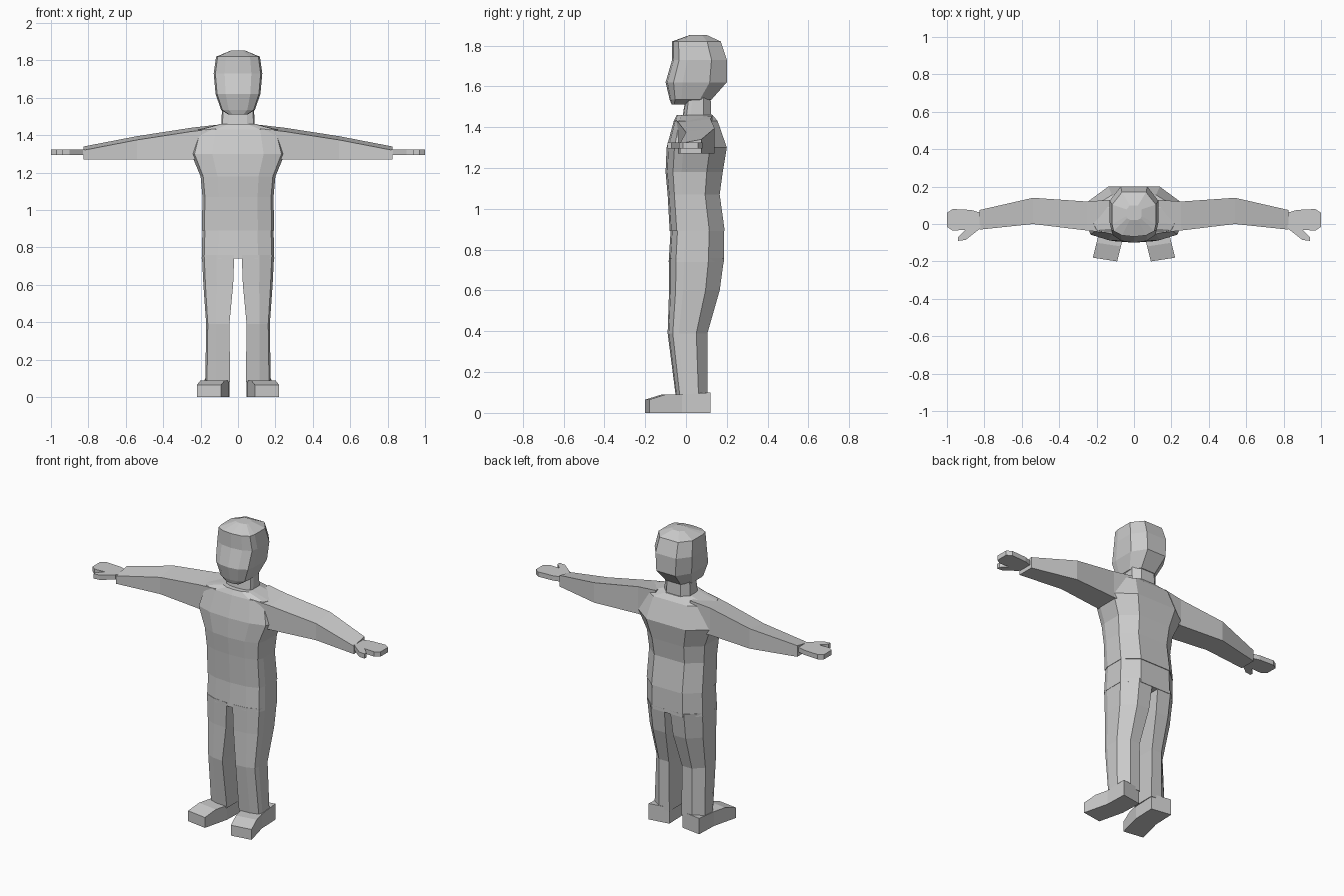
import bpy
import bmesh

default_cube = bpy.data.objects.get("Cube")
if default_cube:
    bpy.data.objects.remove(default_cube, do_unlink=True)

# One plain grey for the whole figure
grey_level = 0.6
grey_colour = (grey_level, grey_level, grey_level, 1)
grey = bpy.data.materials.new("plain_grey")
grey.use_nodes = True
grey.diffuse_color = grey_colour
grey.node_tree.nodes["Principled BSDF"].inputs["Base Color"].default_value = grey_colour


def mirrored_loft(name, rings):
    """Skin the rings of the left half, cap the ends and mirror the part."""
    bm = bmesh.new()
    loops = [[bm.verts.new(point) for point in ring] for ring in rings]
    for lower, upper in zip(loops, loops[1:]):
        for i in range(len(lower)):
            bm.faces.new((lower[i - 1], lower[i], upper[i], upper[i - 1]))
    bm.faces.new(loops[0])
    bm.faces.new(loops[-1])
    bmesh.ops.recalc_face_normals(bm, faces=bm.faces)
    # Open the seam where the halves meet
    seam = [face for face in bm.faces if all(vert.co.x == 0 for vert in face.verts)]
    bmesh.ops.delete(bm, geom=seam, context="FACES")
    mesh = bpy.data.meshes.new(name)
    bm.to_mesh(mesh)
    bm.free()
    mesh.materials.append(grey)
    part = bpy.data.objects.new(name, mesh)
    bpy.context.collection.objects.link(part)
    mirror = part.modifiers.new("Mirror", "MIRROR")
    mirror.use_axis[0] = True


def body_ring(z, outer, front, back, inner=0):
    """Level section with a broad front, flat flank and narrower back."""
    width = outer - inner
    depth = back - front
    shoulder = inner + width * 0.55
    cheek = outer - width * 0.07
    return [
        (inner, front, z),
        (shoulder, front + depth * 0.03, z),
        (cheek, front + depth * 0.13, z),
        (outer, front + depth * 0.28, z),
        (outer, back - depth * 0.28, z),
        (shoulder, back, z),
        (inner, back, z),
    ]


def arm_ring(x, front, back, top, bottom, slope=0):
    """Upright four-sided section whose top falls towards the front."""
    return [
        (x, front, bottom),
        (x, front, top - slope),
        (x, back, top),
        (x, back, bottom),
    ]


def sleeve_ring(x, front, back, top):
    return arm_ring(x, front, back, top, bottom=1.27, slope=0.02)


def hand_ring(x, front, back):
    return arm_ring(x, front, back, top=1.325, bottom=1.295)


def shoe_ring(inner, y, height):
    """Upright section of a shoe, turned slightly outwards."""
    outer = inner + 0.13
    outer_y = y + 0.02
    return [
        (inner, y, 0),
        (outer, outer_y, 0),
        (outer, outer_y, height),
        (inner, y, height),
    ]


# Shirt body, hem to collar
mirrored_loft("shirt", [
    body_ring(z=0.89, outer=0.193, front=-0.08, back=0.19),
    body_ring(z=1.07, outer=0.19, front=-0.09, back=0.165),
    body_ring(z=1.18, outer=0.2, front=-0.1, back=0.18),
    body_ring(z=1.3, outer=0.25, front=-0.095, back=0.2),
    body_ring(z=1.43, outer=0.215, front=-0.06, back=0.155),
    body_ring(z=1.46, outer=0.095, front=-0.045, back=0.13),
])

# Trousers: seat, then one leg that is mirrored
mirrored_loft("trouser_seat", [
    body_ring(z=0.74, outer=0.194, front=-0.085, back=0.187),
    body_ring(z=0.9, outer=0.19, front=-0.075, back=0.185),
])
mirrored_loft("trouser_leg", [
    body_ring(z=0.08, inner=0.042, outer=0.175, front=-0.05, back=0.105),
    body_ring(z=0.39, inner=0.046, outer=0.17, front=-0.09, back=0.105),
    body_ring(z=0.6, inner=0.026, outer=0.185, front=-0.083, back=0.165),
    body_ring(z=0.76, inner=0.02, outer=0.193, front=-0.084, back=0.187),
])

# Shoes, heel to toe
mirrored_loft("shoe", [
    shoe_ring(inner=0.045, y=0.1, height=0.1),
    shoe_ring(inner=0.05, y=-0.04, height=0.09),
    shoe_ring(inner=0.07, y=-0.12, height=0.09),
    shoe_ring(inner=0.09, y=-0.2, height=0.065),
])

# Sleeves, shoulder to cuff
mirrored_loft("sleeve", [
    sleeve_ring(x=0.12, front=-0.05, back=0.13, top=1.455),
    sleeve_ring(x=0.25, front=-0.035, back=0.12, top=1.44),
    sleeve_ring(x=0.54, front=0, back=0.14, top=1.395),
    sleeve_ring(x=0.825, front=-0.03, back=0.075, top=1.34),
])

# Hands and thumbs
mirrored_loft("hand", [
    hand_ring(x=0.82, front=-0.025, back=0.06),
    hand_ring(x=0.87, front=-0.03, back=0.075),
    hand_ring(x=0.97, front=-0.035, back=0.08),
    hand_ring(x=1, front=-0.015, back=0.06),
])
mirrored_loft("thumb", [
    hand_ring(x=0.83, front=-0.03, back=-0.02),
    hand_ring(x=0.9, front=-0.085, back=-0.03),
    hand_ring(x=0.94, front=-0.09, back=-0.07),
])

# Neck
mirrored_loft("neck", [
    body_ring(z=1.43, outer=0.09, front=-0.02, back=0.125),
    body_ring(z=1.56, outer=0.085, front=0, back=0.12),
])

# Head, chin to crown
mirrored_loft("head", [
    body_ring(z=1.51, outer=0.05, front=-0.07, back=0.02),
    body_ring(z=1.535, outer=0.09, front=-0.08, back=0.125),
    body_ring(z=1.62, outer=0.12, front=-0.1, back=0.2),
    body_ring(z=1.73, outer=0.13, front=-0.068, back=0.2),
    body_ring(z=1.82, outer=0.117, front=-0.068, back=0.17),
    body_ring(z=1.852, outer=0.04, front=0.02, back=0.1),
])
